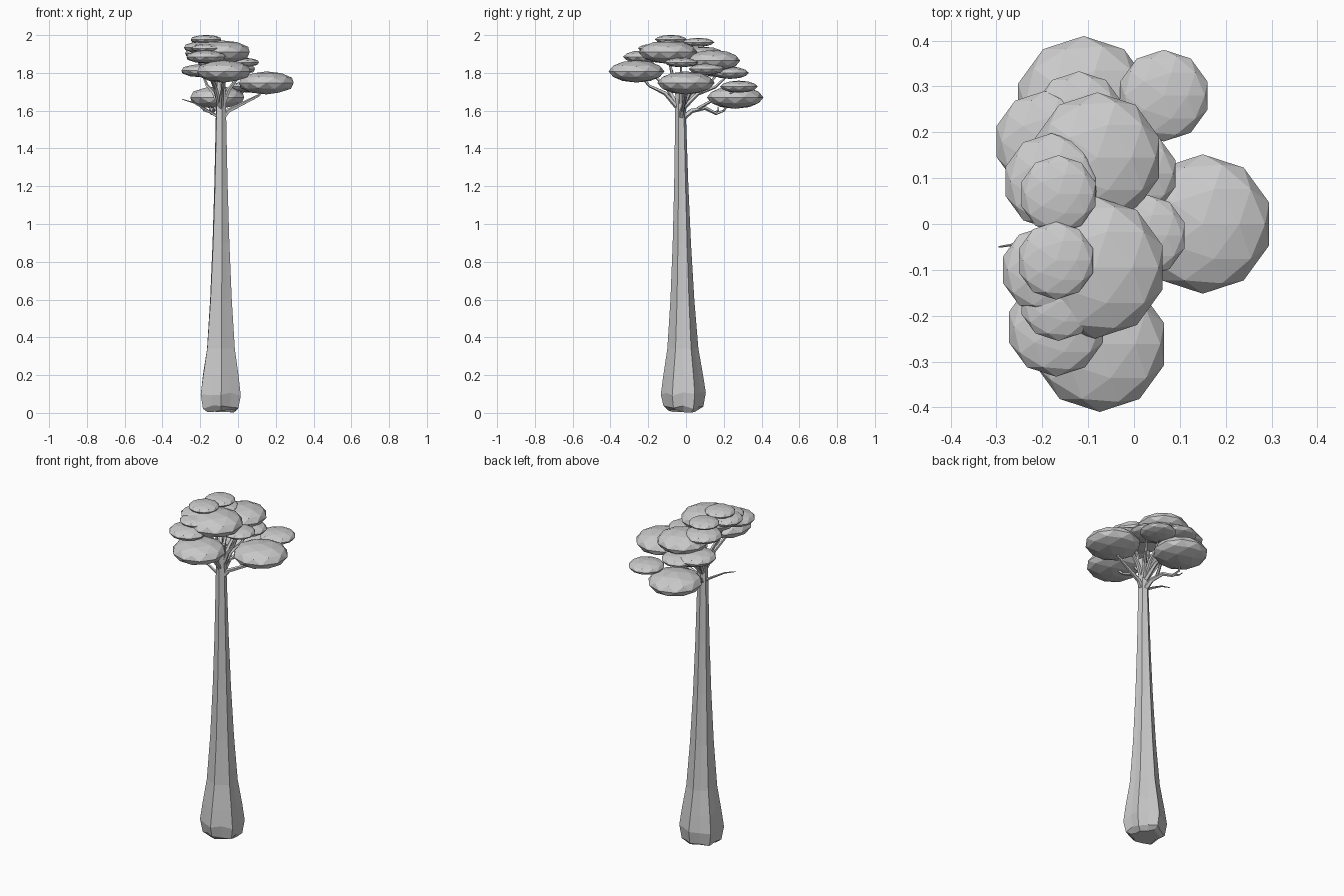
import bpy, math, random
from mathutils import Vector

random.seed(4)
old = bpy.data.objects.get("Cube")
if old:
    bpy.data.objects.remove(old)

grey = bpy.data.materials.new("plain grey")
grey.use_nodes = True
GREY = (0.6, 0.6, 0.6, 1)
grey.diffuse_color = GREY
grey.node_tree.nodes["Principled BSDF"].inputs["Base Color"].default_value = GREY


def add_mesh(name, verts, faces):
    mesh = bpy.data.meshes.new(name)
    mesh.from_pydata(verts, [], faces)
    mesh.materials.append(grey)
    obj = bpy.data.objects.new(name, mesh)
    bpy.context.collection.objects.link(obj)
    return obj


def loft(name, rings):
    """Skin a list of equal rings and cap both ends."""
    n = len(rings[0])
    faces = [(r * n + i, r * n + (i + 1) % n, (r + 1) * n + (i + 1) % n, (r + 1) * n + i)
             for r in range(len(rings) - 1) for i in range(n)]
    faces.append(tuple(reversed(range(n))))
    last = (len(rings) - 1) * n
    faces.append(tuple(range(last, last + n)))
    return add_mesh(name, [v for ring in rings for v in ring], faces)


# Trunk: irregular fluted column with a swollen foot
SIDES = 12
flutes = [1 + (0.08 if i % 2 else -0.09) + random.uniform(-0.04, 0.04) for i in range(SIDES)]
profile = [(0.01, 0.075), (0.03, 0.1), (0.1, 0.113), (0.2, 0.1), (0.34, 0.078),
           (0.6, 0.06), (0.9, 0.046), (1.2, 0.036), (1.5, 0.029), (1.75, 0.024)]
rings = []
for z, r in profile:
    ring = []
    for i in range(SIDES):
        a = math.tau * i / SIDES + 0.1 * z
        rr = r * flutes[i]
        foot = random.uniform(-0.01, 0.01) if z < 0.25 else 0
        ring.append((-0.09 + rr * math.cos(a), -0.013 - 0.01 * z + rr * math.sin(a), z + foot))
    rings.append(ring)
loft("trunk", rings)


# Branches: tapered five-sided limbs along a bent path
def limb(name, points, r0, r1):
    pts = [Vector(p) for p in points]
    rings = []
    for k, p in enumerate(pts):
        d = (pts[min(k + 1, len(pts) - 1)] - pts[max(k - 1, 0)]).normalized()
        u = d.orthogonal().normalized()
        if k:                       # keep the ring from twisting
            u = (prev - d * prev.dot(d)).normalized()
        prev, v = u, d.cross(u)
        r = r0 + (r1 - r0) * k / (len(pts) - 1)
        rings.append([p + r * (u * math.cos(math.tau * i / 5) + v * math.sin(math.tau * i / 5))
                      for i in range(5)])
    loft(name, rings)


# Foliage pads: x, y, z, radius
pads = {
    "right_low": (0.15, 0.0, 1.747, 0.152),
    "front_low": (-0.075, -0.262, 1.808, 0.148),
    "back_low": (-0.11, 0.26, 1.67, 0.15),
    "back_right": (0.065, 0.28, 1.727, 0.1),
    "left_mid": (-0.195, 0.18, 1.812, 0.11),
    "back_mid": (-0.12, 0.233, 1.8, 0.1),
    "back_high": (-0.08, 0.145, 1.865, 0.142),
    "front_high": (-0.085, -0.095, 1.91, 0.155),
    "right_mid": (0.025, -0.025, 1.855, 0.09),
    "right_back_mid": (0.0, 0.11, 1.82, 0.095),
    "left_high": (-0.18, 0.093, 1.905, 0.105),
    "left_front": (-0.195, -0.1, 1.935, 0.095),
    "front_left": (-0.17, -0.225, 1.885, 0.108),
    "front_small": (-0.165, -0.17, 1.93, 0.085),
    "crown_back": (-0.165, 0.065, 1.962, 0.085),
    "crown_top": (-0.17, -0.08, 1.977, 0.085),
}
for name, (x, y, z, r) in pads.items():
    bpy.ops.mesh.primitive_ico_sphere_add(subdivisions=2, radius=1, location=(x, y, z))
    pad = bpy.context.object
    pad.name = "foliage_" + name
    pad.scale = (r, r, r * (0.4 if r > 0.13 else 0.32 if r > 0.09 else 0.28))
    pad.data.materials.append(grey)

# Upper limbs fan from the trunk top into the pads
for name in ("front_low", "left_mid", "back_mid", "back_high", "front_high", "right_mid",
             "left_front", "front_left", "right_back_mid", "left_high"):
    x, y, z, r = pads[name]
    start = Vector((-0.09, -0.03, 1.6))
    end = Vector((x, y, z))
    bend = start.lerp(end, 0.35) + Vector((0, 0, 0.02))
    bend2 = start.lerp(end, 0.7) - Vector((0, 0, 0.015))
    limb("branch_" + name, [start, bend, bend2, end], 0.014, 0.005)

# Low spreading limbs with forked tips
limb("branch_right", [(-0.09, -0.03, 1.55), (-0.05, -0.02, 1.6), (0.03, -0.01, 1.64),
                      (0.11, 0, 1.68), (0.15, 0, 1.74)], 0.015, 0.005)
limb("branch_back", [(-0.09, -0.03, 1.55), (-0.1, 0.03, 1.6), (-0.12, 0.1, 1.615),
                     (-0.14, 0.16, 1.585), (-0.15, 0.2, 1.6), (-0.13, 0.24, 1.66)], 0.016, 0.004)
limb("branch_back_fork", [(-0.11, 0.06, 1.61), (-0.08, 0.13, 1.65), (-0.02, 0.2, 1.67),
                          (0.065, 0.28, 1.72)], 0.01, 0.004)
limb("twig_back", [(-0.14, 0.15, 1.59), (-0.18, 0.17, 1.6), (-0.2, 0.17, 1.62)], 0.007, 0.002)
limb("twig_left", [(-0.11, -0.03, 1.57), (-0.16, -0.03, 1.6), (-0.23, -0.04, 1.64),
                   (-0.295, -0.05, 1.66)], 0.009, 0.002)
